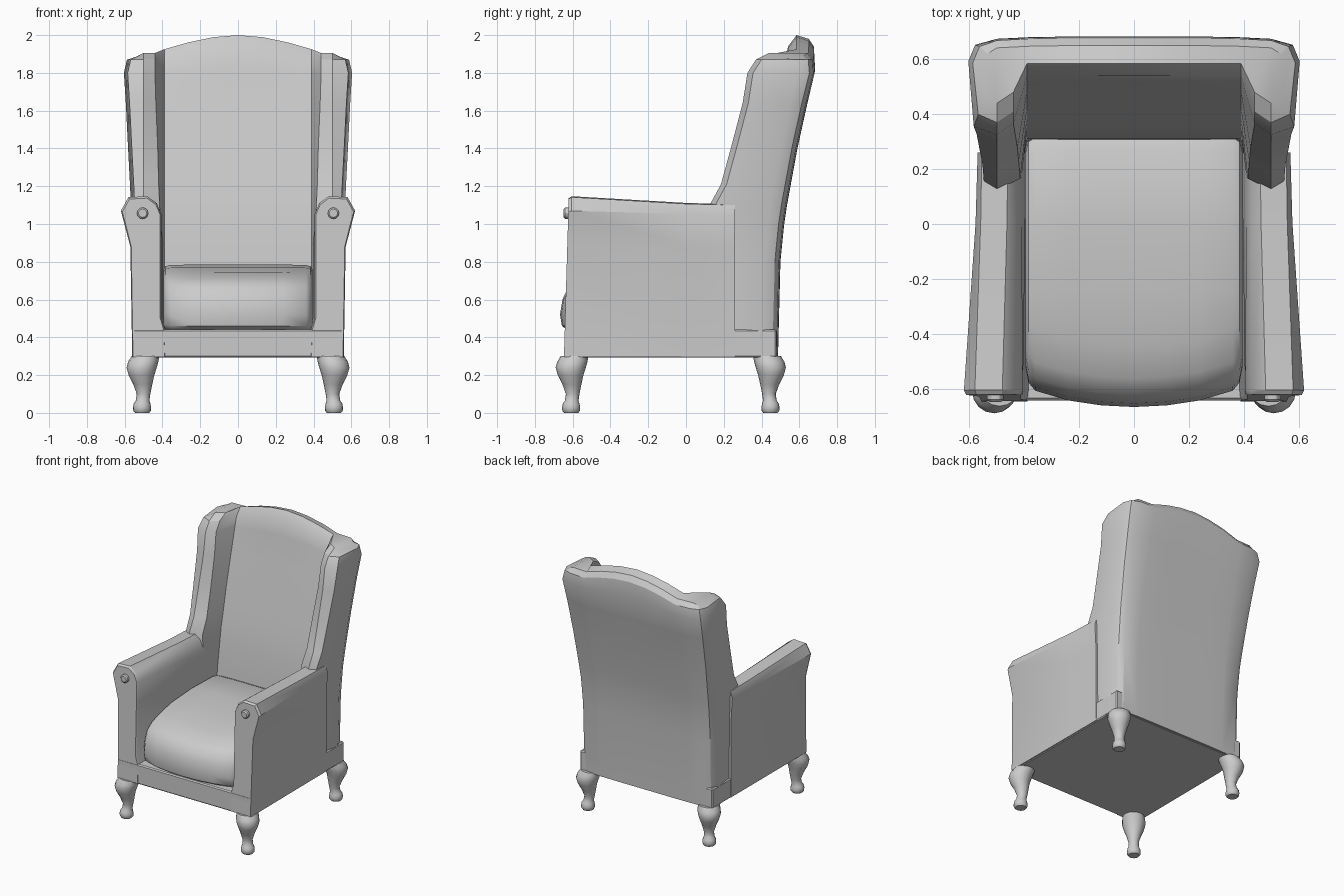
import bpy, bmesh, math

if "Cube" in bpy.data.objects:
    bpy.data.objects.remove(bpy.data.objects["Cube"])


def finish(bm, name, mirror=False, angle=30):
    bmesh.ops.recalc_face_normals(bm, faces=bm.faces[:])
    me = bpy.data.meshes.new(name)
    bm.to_mesh(me)
    bm.free()
    ob = bpy.data.objects.new(name, me)
    bpy.context.collection.objects.link(ob)
    if mirror:
        m = ob.modifiers.new("Mirror", 'MIRROR')
        m.merge_threshold = 0.0005
    bpy.ops.object.select_all(action='DESELECT')
    ob.select_set(True)
    bpy.context.view_layer.objects.active = ob
    bpy.ops.object.shade_smooth_by_angle(angle=math.radians(angle))
    return ob


def loft(rings, bm=None, closed=True, fold=False):
    """Skin a list of equal-length rings; fold caps a strip back on itself with quads."""
    bm = bm or bmesh.new()
    rows = [[bm.verts.new(p) for p in r] for r in rings]
    n = len(rows[0])
    for a, b in zip(rows, rows[1:]):
        for i in range(n if closed else n - 1):
            j = (i + 1) % n
            bm.faces.new((a[i], a[j], b[j], b[i]))
    for r in (rows[0], rows[-1]):
        if fold:
            for i in range(n // 2 - 1):
                bm.faces.new((r[i], r[i + 1], r[n - 2 - i], r[n - 1 - i]))
        else:
            bm.faces.new(r)
    return bm


# Backrest with wings: U-shaped half section lofted upwards
def back_ring(z, yf, yi, yb, xo, xw, crown, drop):
    back = [(0, yb), (.13, yb), (.26, yb), (.38, yb - .002), (.5, yb - .008),
            (xo - .025, yb - .03), (xo, yb - .09)]
    front = [(xo - .02, yf + .03), (.5, yf), (xw, yf + .04),
             (.39, yi), (.26, yi), (.13, yi), (0, yi)]
    ring = []
    for i, (x, y) in enumerate(back + front):
        h = crown * max(0, 1 - (x / .38) ** 1.8)
        if drop:
            h -= max(0, x - .5) * .5 + (.02 if i < 7 or i in (7, 8, 9) else 0)
        ring.append((x, y, z + h))
    return ring


levels = [
    (.295, .15, .28, .487, .555, .41, 0, 0),
    (.80, .15, .31, .50, .558, .41, 0, 0),
    (1.00, .13, .34, .52, .562, .41, 0, 0),
    (1.10, .125, .355, .535, .567, .415, 0, 0),
    (1.21, .185, .38, .555, .572, .42, 0, 0),
    (1.40, .237, .42, .59, .582, .425, 0, 0),
    (1.64, .30, .48, .643, .594, .435, 0, 0),
    (1.80, .325, .52, .683, .604, .44, .03, 0),
    (1.87, .37, .54, .677, .588, .44, .07, 0),
    (1.925, .44, .585, .65, .56, .44, .075, 1),
]
finish(loft([back_ring(*l) for l in levels], closed=False, fold=True),
       "winged_backrest", mirror=True)

# Arms: flared scroll section, narrowing towards the back
front_sec = [(.38, .297), (.385, .44), (.405, .5), (.405, .9), (.405, 1.05), (.43, 1.11),
             (.48, 1.147), (.58, 1.142), (.62, 1.07), (.57, .88), (.56, .297)]
rear_sec = [(.38, .297), (.385, .44), (.395, .5), (.395, .9), (.41, 1.0), (.43, 1.07),
            (.46, 1.105), (.555, 1.10), (.57, 1.05), (.56, .88), (.557, .297)]


def arm_ring(t, y, inset=0.0):
    ring = []
    for (ax, az), (bx, bz) in zip(front_sec, rear_sec):
        x, z = ax + (bx - ax) * t, az + (bz - az) * t
        if inset:
            x += (.5 - x) * inset
            z -= max(0, z - 1.0) * inset
        ring.append((x, y + (z - .3) * .03 * (1 - t), z))
    return ring


arms = loft([arm_ring(0, -.646, .07), arm_ring(0, -.63), arm_ring(.85, 0), arm_ring(1, .26)])
finish(arms, "arms", mirror=True)

# Seat base with front rail
bm = bmesh.new()
bmesh.ops.create_cube(bm, size=1)
for v in bm.verts:
    v.co = (v.co.x * 1.11, -.0825 + v.co.y * 1.121, .367 + v.co.z * .15)
bmesh.ops.bevel(bm, geom=bm.edges[:], offset=.008, segments=1, affect='EDGES')
finish(bm, "seat_base")

# Seat cushion: rounded side profile lofted across, bowed at the front
profile = [(.32, .43), (.335, .60), (.32, .755), (.27, .778), (.0, .785), (-.25, .77), (-.42, .745),
           (-.54, .71), (-.60, .67), (-.632, .60), (-.645, .52), (-.635, .46), (-.60, .435)]


def cushion_ring(x, k):
    bow = .022 - .06 * (x / .38) ** 2
    return [(x, .6 * (1 - k) * -.15 + y * k - (bow if y < -.4 else 0), .6 + (z - .6) * k)
            for y, z in profile]


stations = [(-.395, .86), (-.385, .95), (-.36, .99)]
stations = stations + [(x, 1) for x in (-.24, -.12, 0, .12, .24)] + [(-x, k) for x, k in reversed(stations)]
finish(loft([cushion_ring(*s) for s in stations]), "seat_cushion", angle=40)

# Cabriole legs: round rings swinging out towards the corner
leg = [(.30, -.018, .074), (.27, -.006, .080), (.24, .002, .080), (.20, .003, .068), (.15, -.004, .050),
       (.10, -.008, .036), (.065, -.003, .036), (.05, .0, .044), (.03, .0, .048), (.012, .0, .047), (0, 0, .038)]
bm = bmesh.new()
for cy, s in ((-.608, -1), (.447, 1)):
    loft([[(.508 + d + r * math.cos(a), cy + s * d + r * math.sin(a), z)
           for a in (math.tau * i / 16 for i in range(16))] for z, d, r in leg], bm)
finish(bm, "legs", mirror=True, angle=50)

# Round buttons on the arm fronts
bm = loft([[(.505 + r * math.cos(a), y, 1.057 + r * math.sin(a))
            for a in (math.tau * i / 12 for i in range(12))]
           for y, r in ((-.61, .03), (-.64, .03), (-.648, .022))])
finish(bm, "arm_buttons", mirror=True)
